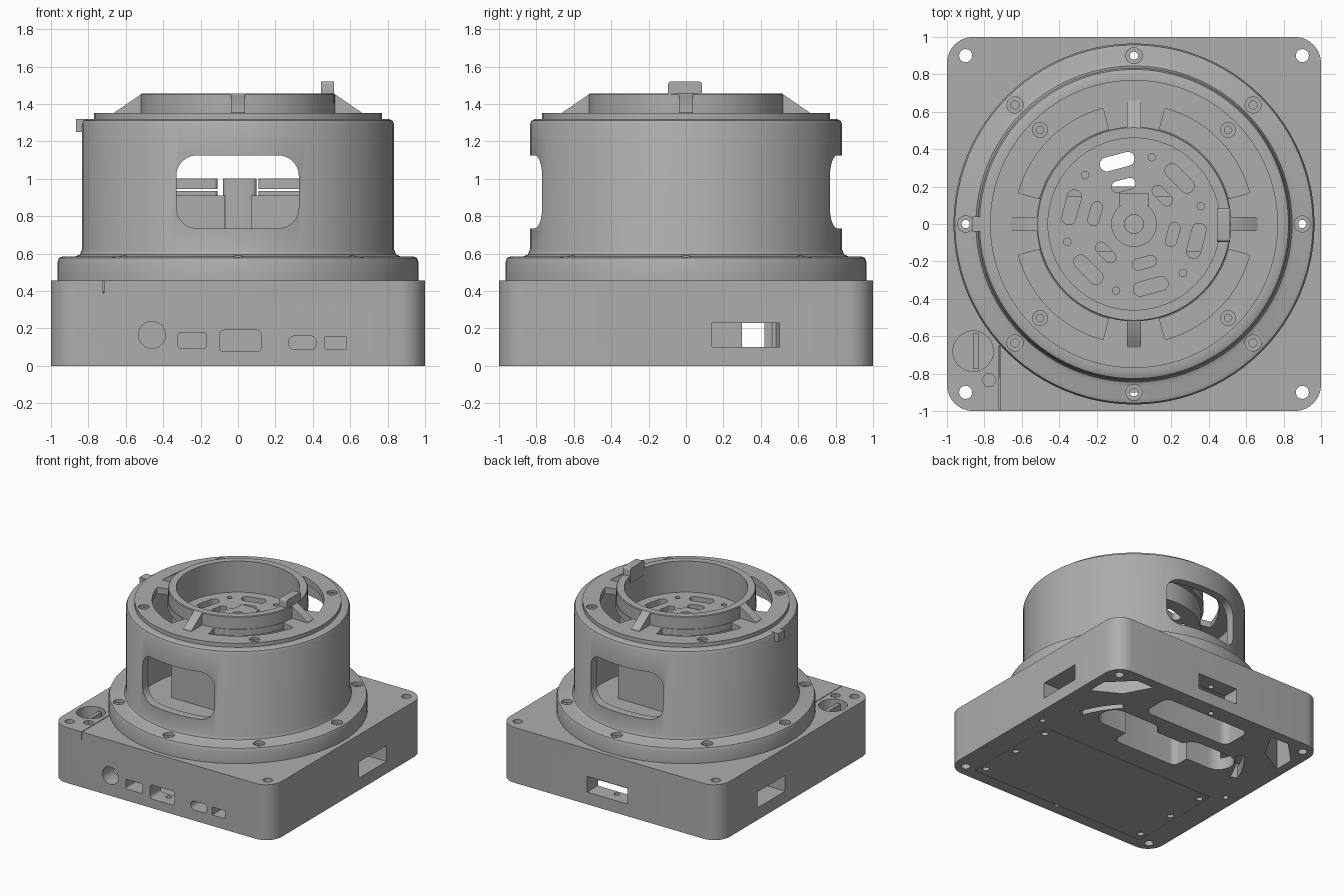
import bpy, bmesh
from math import cos, sin, pi, radians, hypot

old = bpy.data.objects.get("Cube")
if old:
    bpy.data.objects.remove(old, do_unlink=True)

GREY = (0.42, 0.42, 0.42, 1)
mat = bpy.data.materials.new("plain grey")
mat.use_nodes = True
mat.diffuse_color = GREY
shader = next(n for n in mat.node_tree.nodes if n.type == 'BSDF_PRINCIPLED')
shader.inputs["Base Color"].default_value = GREY
shader.inputs["Roughness"].default_value = 0.6

AXES = {'X': lambda u, v, w: (w, u, v),
        'Y': lambda u, v, w: (u, w, v),
        'Z': lambda u, v, w: (u, v, w)}


# Outlines
def circle(u, v, r, n=24):
    return [(u + r * cos(2 * pi * i / n), v + r * sin(2 * pi * i / n)) for i in range(n)]


def rrect(u0, v0, u1, v1, r=0.0, n=7):
    if r == 0:
        return [(u0, v0), (u1, v0), (u1, v1), (u0, v1)]
    pts = []
    centres = [(u1 - r, v1 - r), (u0 + r, v1 - r), (u0 + r, v0 + r), (u1 - r, v0 + r)]
    for k, (cu, cv) in enumerate(centres):
        for i in range(n):
            a = pi / 2 * (k + i / (n - 1))
            pts.append((cu + r * cos(a), cv + r * sin(a)))
    return pts


def slot(r, deg, length, width):
    """Rounded slot lying across the radius at a given angle."""
    a = radians(deg)
    shape = rrect(-width / 2, -length / 2, width / 2, length / 2, width * 0.49)
    return [((r + u) * cos(a) - v * sin(a), (r + u) * sin(a) + v * cos(a)) for u, v in shape]


def arc_band(r0, r1, a0, a1, n=16):
    angles = [radians(a0 + (a1 - a0) * i / n) for i in range(n + 1)]
    return ([(r1 * cos(a), r1 * sin(a)) for a in angles]
            + [(r0 * cos(a), r0 * sin(a)) for a in reversed(angles)])


def polar(r, degs):
    return [(r * cos(radians(d)), r * sin(radians(d))) for d in degs]


# Solids
def make(name, bm):
    bmesh.ops.recalc_face_normals(bm, faces=bm.faces[:])
    me = bpy.data.meshes.new(name)
    bm.to_mesh(me)
    bm.free()
    me.materials.append(mat)
    ob = bpy.data.objects.new(name, me)
    bpy.context.collection.objects.link(ob)
    return ob


def prism(name, outlines, lo, hi, axis='Z'):
    bm = bmesh.new()
    put = AXES[axis]
    for pts in outlines:
        a = [bm.verts.new(put(u, v, lo)) for u, v in pts]
        b = [bm.verts.new(put(u, v, hi)) for u, v in pts]
        bm.faces.new(a)
        bm.faces.new(b)
        for i in range(len(pts)):
            j = (i + 1) % len(pts)
            bm.faces.new((a[i], a[j], b[j], b[i]))
    return make(name, bm)


def lathe(name, profile, n=96):
    bm = bmesh.new()
    rings = [[bm.verts.new((r * cos(2 * pi * i / n), r * sin(2 * pi * i / n), z))
              for i in range(n)] for r, z in profile]
    for a, b in zip(rings, rings[1:] + rings[:1]):
        for i in range(n):
            j = (i + 1) % n
            bm.faces.new((a[i], a[j], b[j], b[i]))
    return make(name, bm)


def cut(target, outlines, lo, hi, axis='Z'):
    cutter = prism("cutter", outlines, lo, hi, axis)
    cutter.hide_render = True
    mod = target.modifiers.new("cut", 'BOOLEAN')
    mod.operation = 'DIFFERENCE'
    mod.solver = 'EXACT'
    mod.object = cutter
    bpy.context.view_layer.objects.active = target
    bpy.ops.object.modifier_apply(modifier=mod.name)
    bpy.data.objects.remove(cutter, do_unlink=True)


def both(pts):
    return [pts, [(-u, v) for u, v in pts]]


# Square base with an electronics bay, rear pockets and ports
base = prism("base", [rrect(-1, -1, 1, 1, 0.14, 9)], 0, 0.455)
cut(base, [rrect(-0.815, -0.905, 0.815, -0.065, 0.03)], -0.1, 0.04)
cut(base, [rrect(-0.72, -0.86, 0.72, -0.1, 0.05)], 0.02, 0.4)
corner_pocket = [(0.92, 0.58), (0.92, 0.74), (0.74, 0.92), (0.58, 0.92), (0.7, 0.7)]
cut(base, both(rrect(0.12, 0.26, 0.63, 0.5, 0.118)) + both(corner_pocket)
    + both(arc_band(0.77, 0.83, 20, 44)) + [rrect(-0.4, 0.6, 0.4, 0.86, 0.06)], -0.1, 0.4)
cut(base, [rrect(-0.3, 0.12, 0.3, 0.42, 0.05)], -0.1, 0.39)
cut(base, [rrect(-0.2, 0.2, 0.04, 0.4, 0.04)], 0.3, 0.6)
cut(base, [circle(x, y, 0.035) for x in (-0.9, 0.9) for y in (-0.9, 0.9)], -0.1, 0.6)
cut(base, [circle(x, y, 0.022) for x, y in polar(0.9, range(0, 360, 90))], -0.1, 0.6)
for lo, hi in ((-1.1, -0.6), (0.6, 1.1)):
    cut(base, [rrect(0.14, 0.1, 0.5, 0.23)], lo, hi, 'X')
cut(base, [rrect(-0.17, 0.1, 0.2, 0.23)], 0.7, 1.1, 'Y')
ports = [circle(-0.46, 0.165, 0.072), rrect(-0.32, 0.095, -0.17, 0.175, 0.01),
         rrect(-0.1, 0.075, 0.125, 0.19, 0.025), rrect(0.27, 0.087, 0.42, 0.16, 0.035),
         rrect(0.465, 0.09, 0.58, 0.155, 0.005)]
cut(base, ports, -1.1, -0.8, 'Y')
cut(base, [circle(-0.86, -0.68, 0.108, 40), circle(-0.775, -0.835, 0.038, 6)], 0.36, 0.6)
cut(base, [rrect(-0.723, -1.1, -0.717, -0.65)], 0.39, 0.6)
bar = prism("corner_recess_bar", [rrect(-0.86, -0.775, -0.83, -0.585)], 0.35, 0.43)

# Bottom cover with screw holes
cover = prism("bottom_cover", [rrect(-0.81, -0.9, 0.81, -0.07, 0.03)], 0, 0.039)
cut(cover, [circle(x, y, 0.026, 16) for x in (-0.76, 0.76) for y in (-0.83, -0.48, -0.14)],
    -0.1, 0.025)

# Round housing: flange, wall, top plate and upright collar
housing = lathe("housing", [
    (0.77, 0.455), (0.965, 0.455), (0.965, 0.555), (0.957, 0.577), (0.935, 0.585),
    (0.868, 0.585), (0.845, 0.595), (0.835, 0.62), (0.835, 1.29), (0.826, 1.311),
    (0.805, 1.32), (0.77, 1.32), (0.77, 1.352), (0.52, 1.352), (0.52, 1.45),
    (0.515, 1.455), (0.46, 1.455), (0.46, 1.14), (0.5, 1.14), (0.5, 1.3), (0.77, 1.3)])
cut(housing, [rrect(-0.33, 0.735, 0.325, 1.125, 0.11, 9)], -1, 1, 'Y')
cut(housing, [arc_band(0.525, 0.64, a + 15, a + 75) for a in range(0, 360, 90)], 1.25, 1.4)
flange_bolts = polar(0.9, range(0, 360, 45))
cut(housing, [circle(x, y, 0.043) for x, y in flange_bolts], 0.56, 0.7)
cut(housing, [circle(x, y, 0.022) for x, y in flange_bolts], 0.4, 0.7)
plate_bolts = [(x, y) for x in (-0.503, 0.503) for y in (-0.503, 0.503)]
cut(housing, [circle(x, y, 0.04) for x, y in plate_bolts], 1.335, 1.5)
cut(housing, [circle(x, y, 0.02) for x, y in plate_bolts]
    + both(circle(0.49, 0.31, 0.013, 12)), 1.2, 1.5)

# Sloped ribs bracing the collar
rib_side = [(0.48, 1.32), (0.66, 1.32), (0.66, 1.355), (0.52, 1.45), (0.48, 1.45)]
for k in range(4):
    rib = prism("collar_rib", [rib_side], -0.037, 0.037, 'Y')
    rib.rotation_euler.z = k * pi / 2

# Small locating tabs
prism("collar_tab", [rrect(-0.095, 1.4, 0.085, 1.52, 0.015)], 0.445, 0.512, 'X')
prism("housing_side_tab", [rrect(-0.04, 1.25, 0.04, 1.32)], -0.867, -0.8, 'X')

# Slotted disc and its hub inside the collar
disc = prism("slotted_disc", [circle(0, 0, 0.465, 96)], 1.145, 1.2)
cut(disc, [slot(0.345, 45 + 60 * k, 0.19, 0.075) for k in range(6)]
    + [slot(0.215, 45 + 60 * k, 0.13, 0.06) for k in range(6)]
    + [circle(x, y, 0.02, 16) for x, y in polar(0.37, range(15, 375, 60))]
    + [circle(0, 0, 0.05)], 1, 1.4)
lathe("hub", [(0.05, 1.125), (0.1, 1.125), (0.122, 1.15), (0.122, 1.23), (0.05, 1.23)], 48)
prism("hub_key", [rrect(-0.08, 0.1, 0.08, 0.165)], 1.19, 1.23)

# Inner mount seen through the windows
prism("inner_column", [rrect(-0.08, -0.1, 0.1, 0.12, 0.03)], 0.45, 1.0)
for side in (-1, 1):
    u = sorted((side * 0.07, side * 0.52))
    prism("mount_block", [rrect(u[0], -0.12, u[1], 0.14)], 0.45, 0.91)
    u = sorted((side * 0.11, side * 0.45))
    prism("lower_mount_plate", [rrect(u[0], -0.15, u[1], 0.15, 0.02)], 0.91, 0.935)
    prism("upper_mount_plate", [rrect(u[0], -0.15, u[1], 0.15, 0.02)], 0.945, 1.0)

# Smooth the round walls, keep the edges crisp
bpy.ops.object.select_all(action='DESELECT')
for ob in bpy.context.collection.objects:
    if ob.type == 'MESH' and mat.name in ob.data.materials:
        ob.select_set(True)
        bpy.context.view_layer.objects.active = ob
bpy.ops.object.shade_smooth_by_angle(angle=radians(35))
